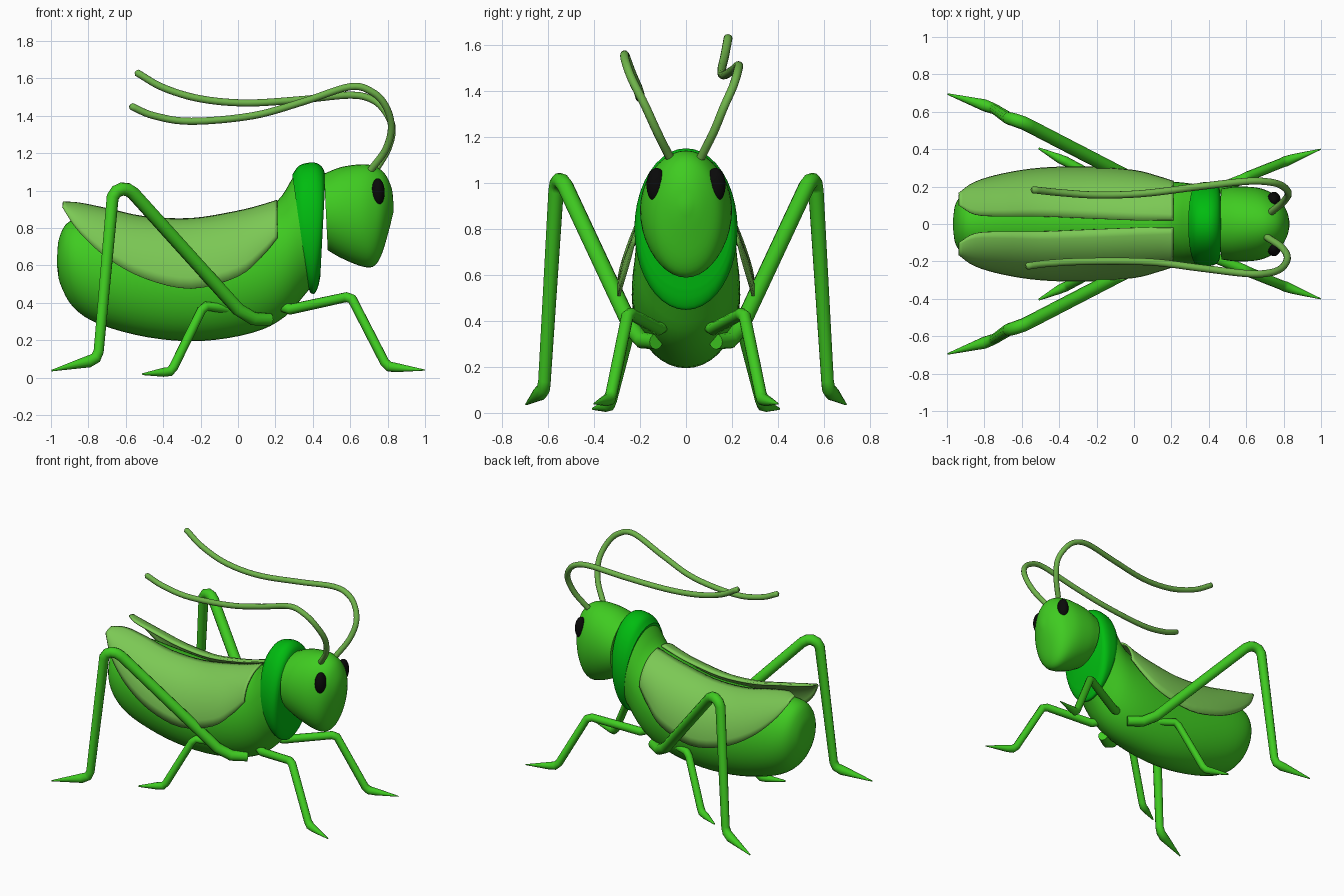
import bpy, bmesh
from math import sin, cos, pi, radians
from mathutils import Vector

if "Cube" in bpy.data.objects:
    bpy.data.objects.remove(bpy.data.objects["Cube"])


def material(name, r, g, b):
    m = bpy.data.materials.new(name)
    m.diffuse_color = (r, g, b, 1)
    m.use_nodes = True
    m.node_tree.nodes["Principled BSDF"].inputs["Base Color"].default_value = m.diffuse_color
    return m


GREEN = material("leaf_green", 0.05, 0.6, 0.015)
DARK = material("deep_green", 0.0, 0.5, 0.005)
LIGHT = material("pale_green", 0.2, 0.58, 0.09)
STALK = material("stalk_green", 0.16, 0.46, 0.07)
BLACK = material("black", 0.003, 0.003, 0.003)


def smooth_path(pts, n):
    """Catmull-Rom resampling of tuples of any length."""
    p = [Vector(q) for q in pts]
    p = [2 * p[0] - p[1]] + p + [2 * p[-1] - p[-2]]
    out = []
    for i in range(1, len(p) - 2):
        a, b, c, d = p[i - 1:i + 3]
        for k in range(n):
            t = k / n
            out.append(0.5 * (2 * b + (c - a) * t + (2 * a - 5 * b + 4 * c - d) * t * t
                              + (3 * b - a - 3 * c + d) * t ** 3))
    return out + [p[-2]]


def grid_mesh(name, rows, mat, closed):
    """Skin rows of points; closed rows become a capped tube."""
    bm = bmesh.new()
    vs = [[bm.verts.new(p) for p in r] for r in rows]
    n = len(rows[0])
    for a, b in zip(vs, vs[1:]):
        for j in range(n if closed else n - 1):
            k = (j + 1) % n
            bm.faces.new((a[j], a[k], b[k], b[j]))
    if closed:
        bm.faces.new(vs[0][::-1])
        bm.faces.new(vs[-1])
    bmesh.ops.recalc_face_normals(bm, faces=bm.faces)
    me = bpy.data.meshes.new(name)
    bm.to_mesh(me)
    bm.free()
    me.materials.append(mat)
    ob = bpy.data.objects.new(name, me)
    bpy.context.collection.objects.link(ob)
    bpy.ops.object.select_all(action='DESELECT')
    ob.select_set(True)
    bpy.context.view_layer.objects.active = ob
    bpy.ops.object.shade_smooth_by_angle(angle=radians(40))
    return ob


def loft(name, sections, mat, n=4, sides=40):
    """Sections: top x, top z, bottom x, bottom z, half width."""
    rows = []
    for xt, zt, xb, zb, w in smooth_path(sections, n):
        rows.append([((xt + xb) / 2 + (xt - xb) / 2 * cos(a), w * sin(a),
                      (zt + zb) / 2 + (zt - zb) / 2 * cos(a))
                     for a in (2 * pi * j / sides for j in range(sides))])
    return grid_mesh(name, rows, mat, True)


def tube(name, pts, mat):
    """Round tube through (x, y, z, radius) points."""
    cu = bpy.data.curves.new(name, 'CURVE')
    cu.dimensions = '3D'
    cu.bevel_depth = 1
    cu.bevel_resolution = 4
    cu.use_fill_caps = True
    sp = cu.splines.new('POLY')
    sp.points.add(len(pts) - 1)
    for q, (x, y, z, r) in zip(sp.points, pts):
        q.co = (x, y, z, 1)
        q.radius = r
    sp.use_smooth = True
    cu.materials.append(mat)
    ob = bpy.data.objects.new(name, cu)
    bpy.context.collection.objects.link(ob)
    return ob


# Abdomen and thorax
loft("body", [(-.967, .65, -.967, .59, .03), (-.955, .75, -.95, .5, .11),
              (-.9, .835, -.88, .375, .185), (-.76, .85, -.74, .285, .222),
              (-.5, .83, -.48, .215, .235), (-.2, .82, -.2, .195, .235),
              (.02, .86, .08, .24, .235), (.2, .935, .25, .325, .225),
              (.3, 1.08, .38, .47, .212)], GREEN)

# Neck collar
loft("collar", [(.29, 1.085, .378, .475, .214), (.33, 1.135, .388, .453, .222),
                (.405, 1.15, .41, .45, .224), (.45, 1.125, .428, .485, .214),
                (.468, 1.08, .44, .54, .195)], DARK)

# Head
loft("head", [(.46, 1.09, .48, .68, .19), (.55, 1.125, .55, .64, .2),
              (.66, 1.14, .65, .598, .195), (.73, 1.13, .72, .592, .172),
              (.785, 1.09, .765, .65, .137), (.822, 1.01, .805, .78, .075),
              (.832, .92, .83, .88, .015)], GREEN)

WING = [(-.937, .935, .91, .1, .16), (-.85, .93, .78, .05, .22), (-.7, .9, .64, .04, .265),
        (-.5, .857, .53, .04, .295), (-.25, .847, .475, .03, .302), (0, .887, .54, .02, .283),
        (.13, .92, .65, .02, .25), (.21, .945, .745, .02, .225)]
HIND = [(.17, .13, .31, .034), (.08, .19, .315, .036), (.0, .235, .365, .036),
        (-.56, .525, .985, .036), (-.59, .54, 1.005, .036), (-.62, .55, 1.008, .036),
        (-.65, .56, .995, .035), (-.67, .565, .965, .034),
        (-.745, .615, .14, .028), (-.76, .62, .105, .03), (-.8, .635, .085, .032),
        (-.997, .695, .037, .004)]
MIDDLE = [(.06, .11, .33, .03), (-.03, .16, .365, .028), (-.17, .235, .382, .025),
          (-.195, .245, .36, .025), (-.345, .325, .055, .025), (-.365, .335, .032, .026),
          (-.4, .35, .028, .024), (-.51, .405, .018, .005)]
FRONT = [(.24, .1, .38, .03), (.28, .12, .365, .029), (.58, .24, .43, .027),
         (.61, .255, .42, .027), (.785, .325, .08, .026), (.81, .335, .058, .028),
         (.85, .35, .053, .024), (.998, .4, .04, .003)]

for s, side in ((-1, "near"), (1, "far")):
    # Wing: curved shell hugging the back
    rows = []
    for x, zt, zl, yi, yo in smooth_path(WING, 4):
        rows.append([(x, s * (yi + (yo - yi) * sin(t)), zl + (zt - zl) * cos(t))
                     for t in (pi / 2 * j / 10 for j in range(11))])
    wing = grid_mesh(f"wing_{side}", rows, LIGHT, False)
    sol = wing.modifiers.new("thickness", 'SOLIDIFY')
    sol.thickness = 0.012
    sol.offset = 0

    # Legs
    for leg, pts in (("hind", HIND), ("middle", MIDDLE), ("front", FRONT)):
        tube(f"{leg}_leg_{side}", [(x, s * y, z, r) for x, y, z, r in pts], GREEN)

    # Eye
    bpy.ops.mesh.primitive_uv_sphere_add(segments=24, ring_count=16, radius=1,
                                         location=(.748, s * .128, .99))
    eye = bpy.context.object
    eye.name = f"eye_{side}"
    eye.scale = (.036, .044, .075)
    eye.data.materials.append(BLACK)
    bpy.ops.object.shade_smooth()

# Antennae, each with its own sweep
ANTENNAE = {
    "near": [(.71, -.07, 1.11), (.79, -.125, 1.22), (.82, -.18, 1.34), (.79, -.235, 1.45),
             (.72, -.262, 1.525), (.6, -.265, 1.555), (.35, -.235, 1.475), (.08, -.203, 1.4),
             (-.25, -.2, 1.37), (-.45, -.21, 1.4), (-.57, -.225, 1.45)],
    "far": [(.735, .065, 1.11), (.8, .12, 1.22), (.825, .165, 1.33), (.79, .205, 1.42),
            (.72, .225, 1.485), (.6, .228, 1.51), (.35, .2, 1.487), (.05, .163, 1.468),
            (-.2, .155, 1.49), (-.4, .168, 1.55), (-.54, .183, 1.63)]}
for side, pts in ANTENNAE.items():
    path = smooth_path(pts, 6)
    tip = path[-1] + (path[-1] - path[-2]).normalized() * .01
    tube(f"antenna_{side}", [(*p, .019) for p in path] + [(*tip, .008)], STALK)
